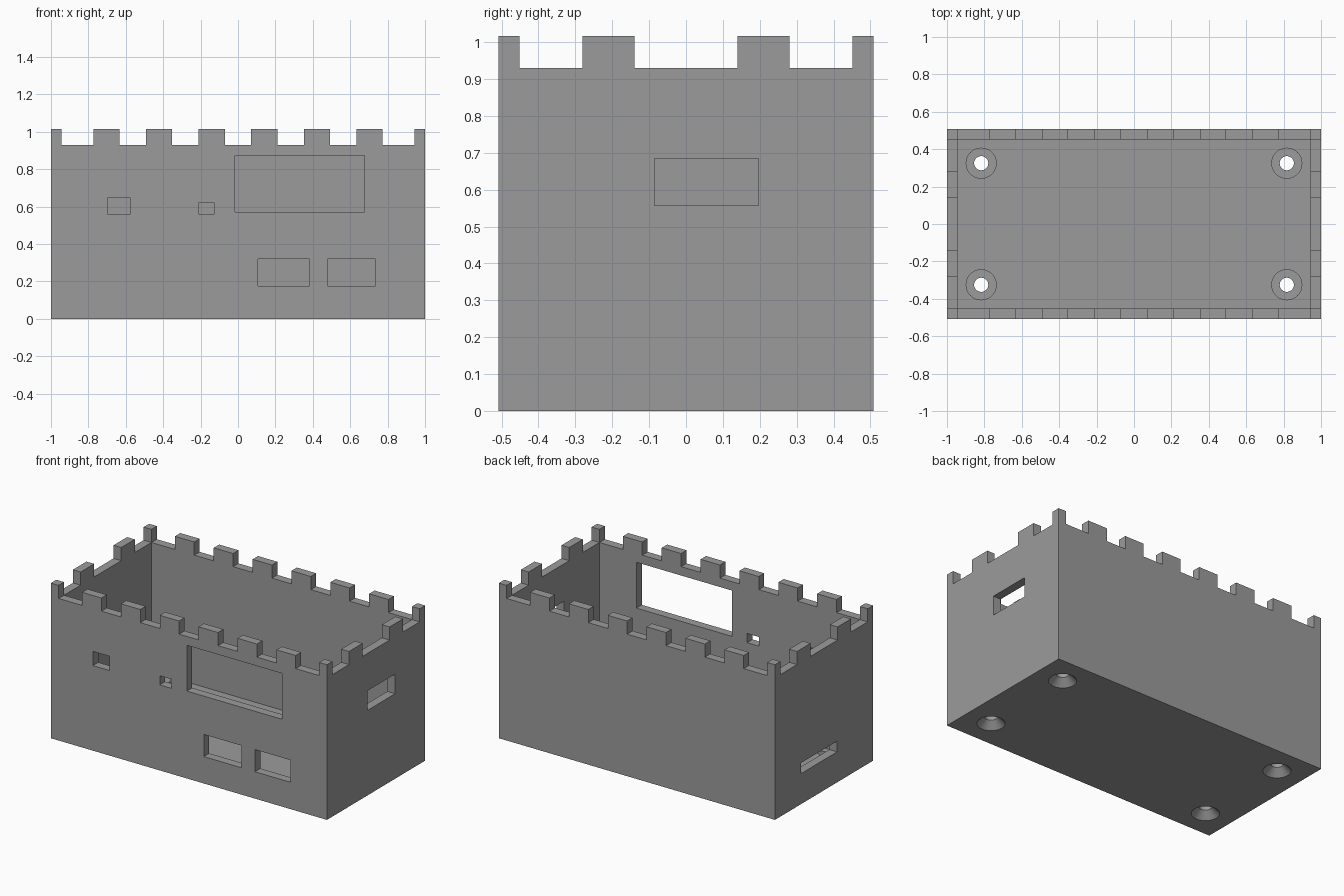
import bpy, bmesh, math

if "Cube" in bpy.data.objects:
    bpy.data.objects.remove(bpy.data.objects["Cube"])

HX, HY, TOP = 1.0, 0.508, 1.016      # half width, half depth, full height
IX, IY = 0.944, 0.452                # inner half sizes
FLOOR, NOTCH = 0.085, 0.93           # floor thickness, bottom of the notches
BOSS_TOP = FLOOR + 0.03

grey = bpy.data.materials.new("plain grey")
grey.diffuse_color = (0.33, 0.33, 0.33, 1)
grey.use_nodes = True
grey.node_tree.nodes["Principled BSDF"].inputs["Base Color"].default_value = grey.diffuse_color


def add_box(bm, x, y, z):
    """Axis-aligned box from three (low, high) pairs."""
    v = [bm.verts.new((a, b, c)) for c in z for b in y for a in x]
    for f in ((0, 2, 3, 1), (4, 5, 7, 6), (0, 1, 5, 4),
              (2, 6, 7, 3), (0, 4, 6, 2), (1, 3, 7, 5)):
        bm.faces.new([v[i] for i in f])


def add_lathe(bm, cx, cy, profile, n=32):
    """Closed turned solid from (radius, z) pairs, bottom to top."""
    rings = [[bm.verts.new((cx + r * math.cos(2 * math.pi * i / n),
                            cy + r * math.sin(2 * math.pi * i / n), z))
              for i in range(n)] for r, z in profile]
    for lo, hi in zip(rings, rings[1:]):
        for i in range(n):
            j = (i + 1) % n
            bm.faces.new((lo[i], lo[j], hi[j], hi[i]))
    bm.faces.new(rings[0][::-1])
    bm.faces.new(rings[-1])


def make(name, bm):
    me = bpy.data.meshes.new(name)
    bm.to_mesh(me)
    bm.free()
    ob = bpy.data.objects.new(name, me)
    bpy.context.collection.objects.link(ob)
    ob.data.materials.append(grey)
    return ob


def combine(target, name, bm, operation):
    """Apply a boolean and remove the helper."""
    tool = make(name, bm)
    tool.hide_render = True
    bpy.context.view_layer.objects.active = target
    mod = target.modifiers.new(name, 'BOOLEAN')
    mod.operation, mod.solver, mod.object = operation, 'EXACT', tool
    bpy.ops.object.modifier_apply(modifier=mod.name)
    bpy.data.objects.remove(tool)


# Outer block
bm = bmesh.new()
add_box(bm, (-HX, HX), (-HY, HY), (0, TOP))
case = make("open_case", bm)

# Inner cavity
bm = bmesh.new()
add_box(bm, (-IX, IX), (-IY, IY), (FLOOR, TOP + 0.2))
combine(case, "cavity", bm, 'DIFFERENCE')


# Notches between the teeth of the rim, each cutter spanning two opposite walls
def gaps(inner, centres, half=0.07):
    edges = [-inner]
    for c in centres:
        edges += [c - half, c + half]
    edges.append(inner)
    return list(zip(edges[::2], edges[1::2]))


bm = bmesh.new()
for g in gaps(IX, [0.2815 * (i - 2.5) for i in range(6)]):
    add_box(bm, g, (-HY - 0.1, HY + 0.1), (NOTCH, TOP + 0.1))
combine(case, "long_rim_notches", bm, 'DIFFERENCE')
bm = bmesh.new()
for g in gaps(IY, (-0.21, 0.21)):
    add_box(bm, (-HX - 0.1, HX + 0.1), g, (NOTCH, TOP + 0.1))
combine(case, "short_rim_notches", bm, 'DIFFERENCE')

# Openings in the front, right and left walls
bm = bmesh.new()
for x0, x1, z0, z1 in ((-0.695, -0.577, 0.557, 0.65), (-0.211, -0.126, 0.56, 0.62),
                       (-0.015, 0.676, 0.572, 0.872), (0.108, 0.382, 0.176, 0.321),
                       (0.478, 0.735, 0.176, 0.321)):
    add_box(bm, (x0, x1), (-HY - 0.05, -IY + 0.05), (z0, z1))
add_box(bm, (IX - 0.05, HX + 0.05), (-0.086, 0.197), (0.557, 0.685))
add_box(bm, (-HX - 0.05, -IX + 0.05), (-0.135, 0.238), (0.20, 0.27))
combine(case, "wall_openings", bm, 'DIFFERENCE')

# Raised rings around the screw holes, then the holes countersunk from below
spots = [(sx * 0.817, sy * 0.325) for sx in (-1, 1) for sy in (-1, 1)]
bm = bmesh.new()
for x, y in spots:
    add_lathe(bm, x, y, ((0.083, FLOOR - 0.02), (0.083, BOSS_TOP)))
combine(case, "screw_bosses", bm, 'UNION')
bm = bmesh.new()
for x, y in spots:
    add_lathe(bm, x, y, ((0.103, -0.02), (0.038, 0.045), (0.038, BOSS_TOP + 0.1)))
combine(case, "screw_holes", bm, 'DIFFERENCE')

# Smooth the round holes, keep the edges sharp
bpy.ops.object.select_all(action='DESELECT')
case.select_set(True)
bpy.context.view_layer.objects.active = case
bpy.ops.object.shade_smooth_by_angle(angle=math.radians(30))
